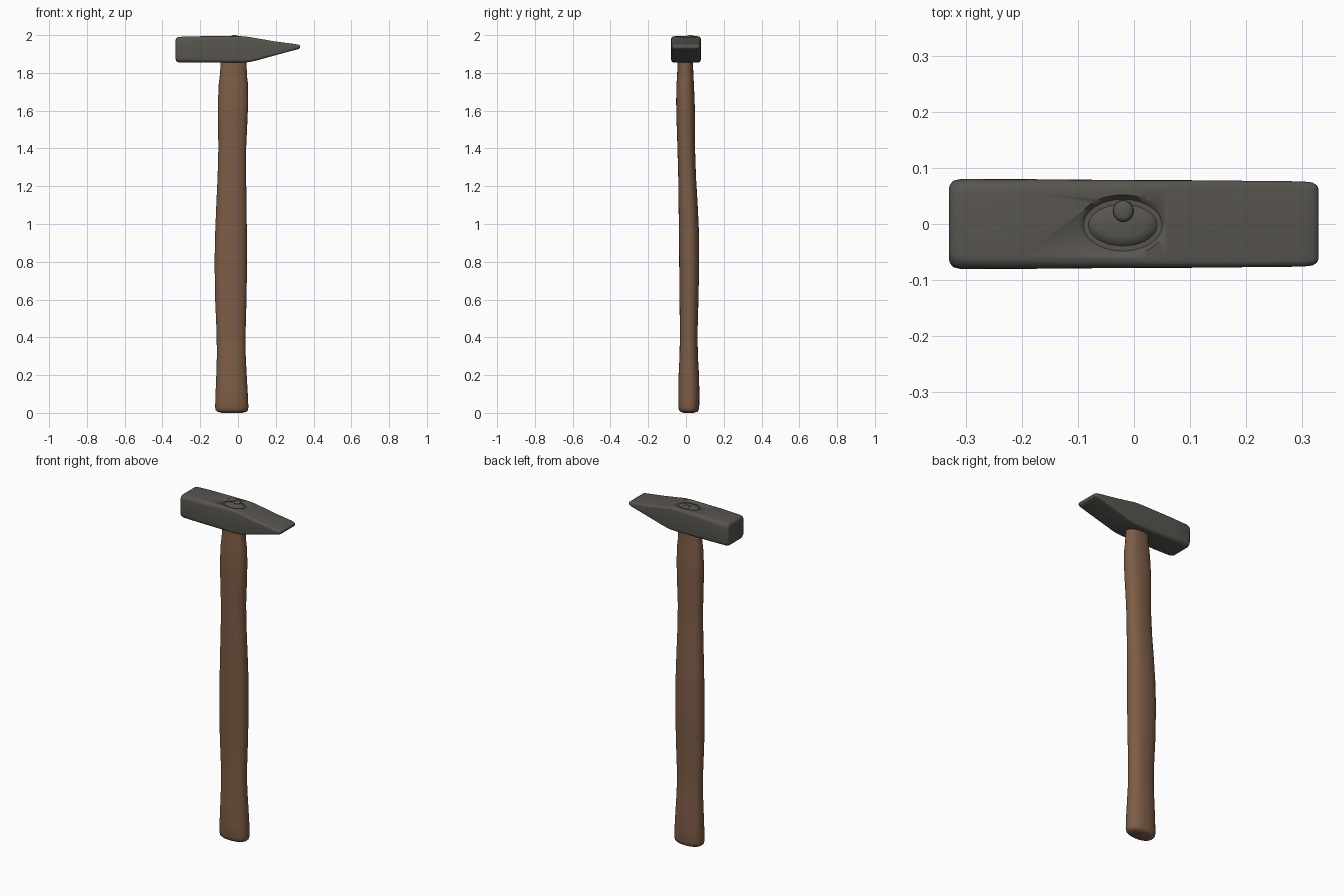
import bpy, bmesh, math


def material(name, rgb):
    m = bpy.data.materials.new(name)
    m.diffuse_color = (*rgb, 1)
    return m


steel = material("dark steel", (0.098, 0.091, 0.080))
wood = material("brown wood", (0.205, 0.109, 0.061))


def loft(name, rings, mat, angle=40):
    """Skin a list of point rings and close both ends."""
    bm = bmesh.new()
    vs = [[bm.verts.new(p) for p in r] for r in rings]
    n = len(vs[0])
    for a, b in zip(vs, vs[1:]):
        for i in range(n):
            j = (i + 1) % n
            bm.faces.new((a[i], a[j], b[j], b[i]))
    bm.faces.new(vs[0][::-1])
    bm.faces.new(vs[-1])
    bmesh.ops.recalc_face_normals(bm, faces=bm.faces[:])
    me = bpy.data.meshes.new(name)
    bm.to_mesh(me)
    bm.free()
    me.materials.append(mat)
    ob = bpy.data.objects.new(name, me)
    bpy.context.collection.objects.link(ob)
    bpy.ops.object.select_all(action='DESELECT')
    bpy.context.view_layer.objects.active = ob
    ob.select_set(True)
    bpy.ops.object.shade_smooth_by_angle(angle=math.radians(angle))
    return ob


def rounded_rect(x, lo, hi, w, r, seg=5):
    """Rounded rectangle in the yz plane at x."""
    c, h = (lo + hi) / 2, (hi - lo) / 2
    r = min(r, h * 0.95)
    pts = []
    for k, (sy, sz) in enumerate([(1, 1), (-1, 1), (-1, -1), (1, -1)]):
        for i in range(seg + 1):
            a = math.pi / 2 * (k + i / seg)
            pts.append((x, sy * (w - r) + r * math.cos(a), c + sz * (h - r) + r * math.sin(a)))
    return pts


def oval(z, x0, x1, y0, y1, e=2.3, n=40):
    """Superellipse in the xy plane at z."""
    pts = []
    for i in range(n):
        a = 2 * math.pi * i / n
        c, s = math.cos(a), math.sin(a)
        pts.append(((x0 + x1) / 2 + (x1 - x0) / 2 * math.copysign(abs(c) ** (2 / e), c),
                    (y0 + y1) / 2 + (y1 - y0) / 2 * math.copysign(abs(s) ** (2 / e), s), z))
    return pts


# Head: square striking face on the left, wedge peen on the right
head = loft("hammer_head", [rounded_rect(*s) for s in [
    (-0.330, 1.873, 1.975, 0.062, 0.018),
    (-0.328, 1.865, 1.982, 0.070, 0.022),
    (-0.322, 1.858, 1.988, 0.077, 0.024),
    (-0.310, 1.855, 1.991, 0.080, 0.024),
    (-0.200, 1.854, 1.994, 0.080, 0.022),
    (0.020, 1.854, 1.994, 0.078, 0.016),
    (0.060, 1.857, 1.990, 0.078, 0.014),
    (0.100, 1.866, 1.983, 0.078, 0.014),
    (0.200, 1.894, 1.966, 0.077, 0.012),
    (0.300, 1.921, 1.953, 0.076, 0.012),
    (0.318, 1.925, 1.950, 0.074, 0.012),
    (0.326, 1.929, 1.946, 0.069, 0.010),
    (0.329, 1.934, 1.941, 0.062, 0.006)]], steel)

# Shallow oval eye cut in the top of the head
cutter = loft("eye_cutter", [oval(1.984, -0.09, 0.05, -0.048, 0.044, 2),
                             oval(2.004, -0.11, 0.07, -0.064, 0.060, 2)], steel)
cutter.hide_render = True
mod = head.modifiers.new("eye", 'BOOLEAN')
mod.operation = 'DIFFERENCE'
mod.object = cutter
bpy.context.view_layer.objects.active = head
bpy.ops.object.modifier_apply(modifier=mod.name)
bpy.data.objects.remove(cutter)

# Handle end seen in the eye, and the wedge pin
loft("eye_plug", [oval(1.975, -0.085, 0.045, -0.042, 0.038, 2),
                  oval(1.987, -0.080, 0.040, -0.038, 0.034, 2),
                  oval(1.991, -0.060, 0.020, -0.024, 0.020, 2)], steel, 60)
loft("wedge_pin", [oval(1.975, -0.038, 0.000, 0.003, 0.043, 2, 20),
                   oval(1.995, -0.037, -0.001, 0.004, 0.042, 2, 20),
                   oval(1.999, -0.032, -0.006, 0.009, 0.037, 2, 20),
                   oval(2.000, -0.026, -0.012, 0.015, 0.031, 2, 20)], steel, 60)

# Handle: gently swelling oval shaft
handle = [
    (0.000, -0.085, 0.020, -0.010, 0.040),
    (0.006, -0.109, 0.044, -0.030, 0.060),
    (0.014, -0.118, 0.052, -0.037, 0.067),
    (0.030, -0.121, 0.055, -0.040, 0.070),
    (0.100, -0.119, 0.052, -0.041, 0.071),
    (0.200, -0.115, 0.046, -0.039, 0.069),
    (0.300, -0.112, 0.041, -0.034, 0.063),
    (0.420, -0.113, 0.040, -0.032, 0.061),
    (0.600, -0.121, 0.045, -0.034, 0.066),
    (0.800, -0.124, 0.048, -0.036, 0.070),
    (0.950, -0.121, 0.047, -0.037, 0.069),
    (1.100, -0.115, 0.045, -0.039, 0.062),
    (1.250, -0.108, 0.043, -0.041, 0.053),
    (1.400, -0.104, 0.043, -0.045, 0.048),
    (1.550, -0.106, 0.050, -0.050, 0.048),
    (1.650, -0.106, 0.054, -0.052, 0.046),
    (1.740, -0.102, 0.053, -0.050, 0.042),
    (1.790, -0.096, 0.047, -0.047, 0.039),
    (1.830, -0.093, 0.046, -0.045, 0.038),
    (1.870, -0.093, 0.046, -0.045, 0.038)]
loft("handle", [oval(*s) for s in handle], wood, 50)
